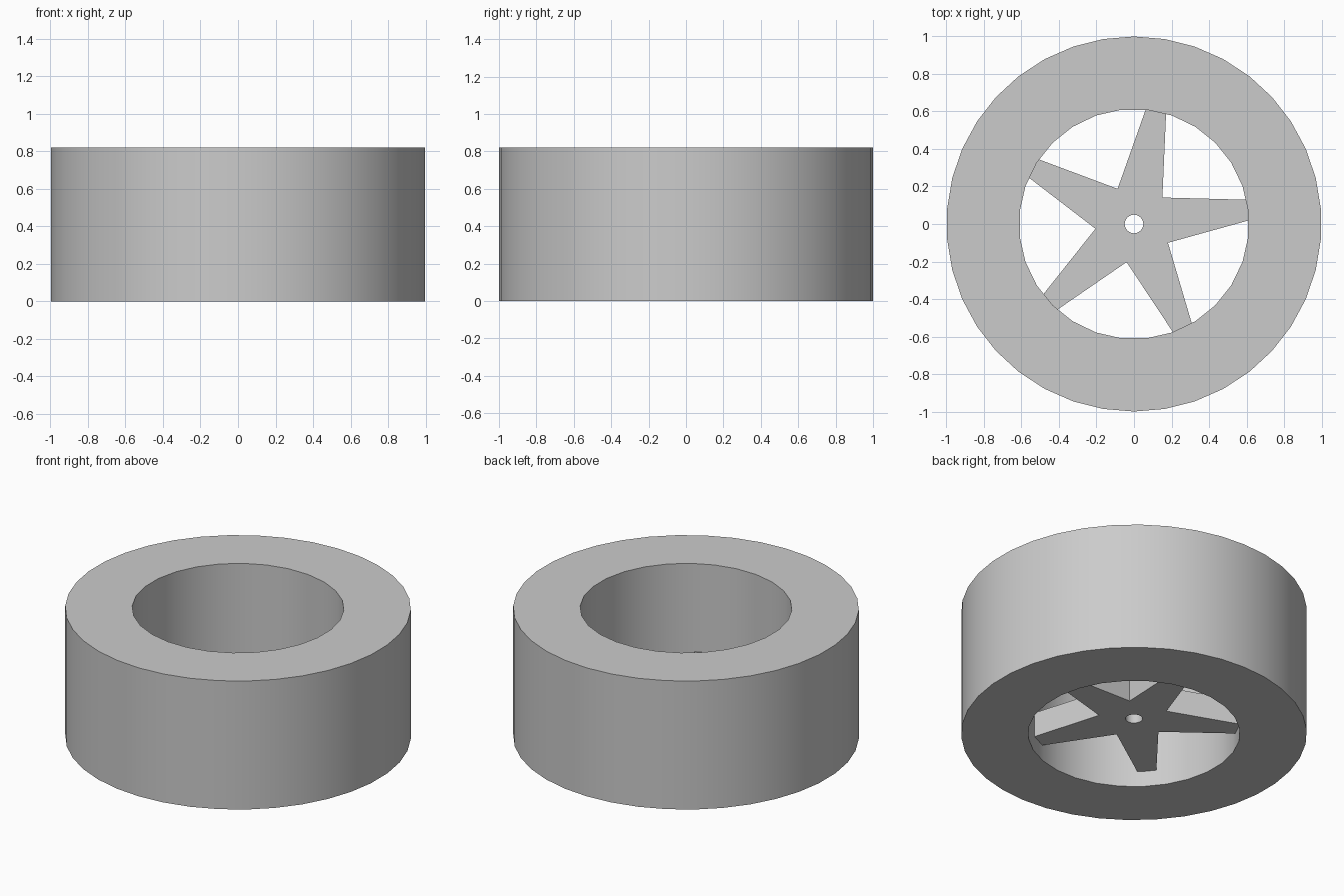
import bpy
import bmesh
from math import cos, sin, radians, hypot, atan2, tau

cube = bpy.data.objects.get("Cube")
if cube:
    bpy.data.objects.remove(cube, do_unlink=True)

grey = bpy.data.materials.new("light_grey")
grey.use_nodes = True
colour = (0.6, 0.6, 0.6, 1)
grey.diffuse_color = colour
grey.node_tree.nodes["Principled BSDF"].inputs["Base Color"].default_value = colour


def circle(radius, sides, start):
    """Points of a regular polygon, first point at the start angle."""
    return [(radius * cos(start + tau * i / sides),
             radius * sin(start + tau * i / sides)) for i in range(sides)]


def star(arms, direction, tip_radius, tip_half, notch_radius):
    """Outline of a star with tapered, blunt arms."""
    points = []
    for i in range(arms):
        a = direction + tau * i / arms
        spread = atan2(tip_half, tip_radius)
        reach = hypot(tip_half, tip_radius)
        for r, t in ((notch_radius, a - tau / arms / 2),
                     (reach, a - spread), (reach, a + spread)):
            points.append((r * cos(t), r * sin(t)))
    return points


def pierced_prism(name, outline, hole, bottom, top):
    """Upright prism with a hole through it."""
    bm = bmesh.new()
    edges = []
    for loop in (outline, hole):
        verts = [bm.verts.new((x, y, bottom)) for x, y in loop]
        edges += [bm.edges.new((verts[i - 1], v)) for i, v in enumerate(verts)]
    bmesh.ops.triangle_fill(bm, edges=edges, use_beauty=True, normal=(0, 0, 1))
    result = bmesh.ops.extrude_face_region(bm, geom=bm.faces[:], use_keep_orig=True)
    moved = [g for g in result["geom"] if isinstance(g, bmesh.types.BMVert)]
    bmesh.ops.translate(bm, verts=moved, vec=(0, 0, top - bottom))
    bmesh.ops.recalc_face_normals(bm, faces=bm.faces[:])
    mesh = bpy.data.meshes.new(name)
    bm.to_mesh(mesh)
    bm.free()
    mesh.materials.append(grey)
    obj = bpy.data.objects.new(name, mesh)
    bpy.context.collection.objects.link(obj)
    bpy.ops.object.select_all(action="DESELECT")
    obj.select_set(True)
    bpy.context.view_layer.objects.active = obj
    bpy.ops.object.shade_smooth_by_angle(angle=radians(25))
    return obj


# Wide tyre with a round opening
pierced_prism("tyre", circle(1, 38, radians(90)),
              circle(0.613, 28, tau / 56), 0, 0.82)

# Five-armed wheel centre near the bottom, its tips sunk into the tyre
pierced_prism("spokes", star(5, radians(7), 0.64, 0.051, 0.207),
              circle(0.05, 16, 0), 0.1, 0.258)
